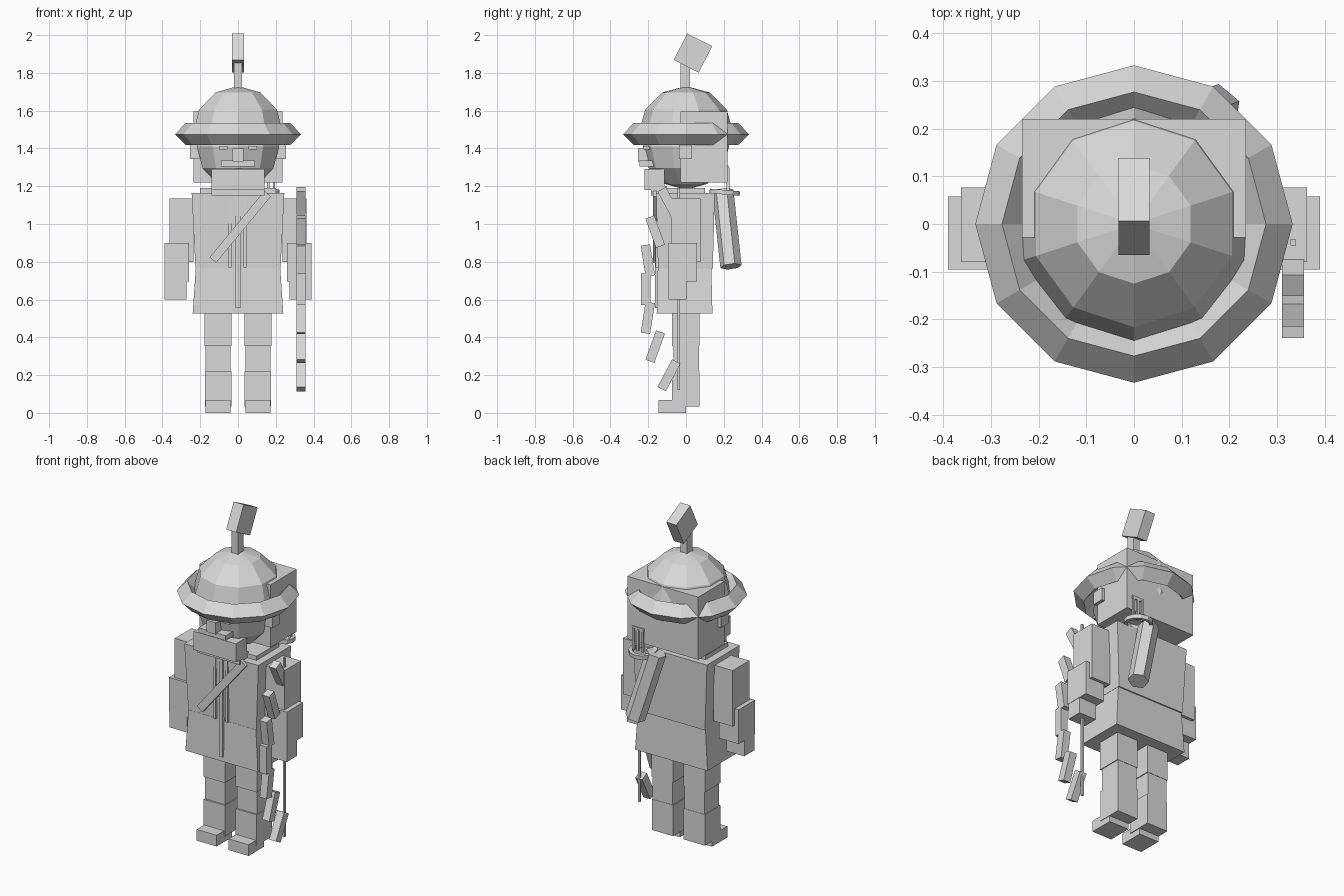
import bpy, bmesh, math
from mathutils import Vector, Matrix

if "Cube" in bpy.data.objects:
    bpy.data.objects.remove(bpy.data.objects["Cube"])

grey = bpy.data.materials.new("plain_grey")
grey.diffuse_color = (0.7, 0.7, 0.7, 1)
grey.use_nodes = True
grey.node_tree.nodes["Principled BSDF"].inputs["Base Color"].default_value = grey.diffuse_color


def add(name, bm, mat=Matrix()):
    bmesh.ops.remove_doubles(bm, verts=bm.verts, dist=1e-5)
    bmesh.ops.recalc_face_normals(bm, faces=bm.faces)
    bm.transform(mat)
    me = bpy.data.meshes.new(name)
    bm.to_mesh(me)
    bm.free()
    me.materials.append(grey)
    ob = bpy.data.objects.new(name, me)
    bpy.context.collection.objects.link(ob)
    return ob


def box(name, x, y, z, top=(1, 1)):
    """Box from (min, max) ranges; top scales the upper face."""
    bm = bmesh.new()
    bmesh.ops.create_cube(bm, size=1)
    for v in bm.verts:
        if v.co.z > 0:
            v.co.x *= top[0]
            v.co.y *= top[1]
    c = [(r[0] + r[1]) / 2 for r in (x, y, z)]
    s = [r[1] - r[0] for r in (x, y, z)]
    return add(name, bm, Matrix.Translation(c) @ Matrix.Diagonal((*s, 1)))


def tilted(name, centre, size, angle, axis):
    bm = bmesh.new()
    bmesh.ops.create_cube(bm, size=1)
    return add(name, bm, Matrix.Translation(centre)
               @ Matrix.Rotation(math.radians(angle), 4, axis)
               @ Matrix.Diagonal((*size, 1)))


def lathe(name, profile, n, mat=Matrix(), closed=False):
    """Revolve (radius, z) points about z, first column at +y."""
    bm = bmesh.new()
    cols = []
    for i in range(n):
        a = math.tau * i / n
        cols.append([bm.verts.new((r * math.sin(a), r * math.cos(a), z)) for r, z in profile])
    m = len(profile)
    for i in range(n):
        a, b = cols[i], cols[(i + 1) % n]
        for j in range(m if closed else m - 1):
            k = (j + 1) % m
            quad = [a[j], b[j], b[k], a[k]]
            if profile[j][0] == 0:
                quad = [a[j], b[k], a[k]]
            elif profile[k][0] == 0:
                quad = [a[j], b[j], a[k]]
            bm.faces.new(quad)
    return add(name, bm, mat)


def ball(r, z, steps, a0=0, a1=180):
    pts = []
    for i in range(steps + 1):
        a = math.radians(a0 + (a1 - a0) * i / steps)
        rad = r * math.sin(a)
        pts.append((rad if rad > 1e-6 else 0, z + r * math.cos(a)))
    return pts


# Helmet with diamond-section brim, stem and tilted plume
lathe("helmet_dome", ball(0.25, 1.48, 3, 0, 90), 10)
lathe("helmet_brim", [(0.333, 1.475), (0.277, 1.535), (0.222, 1.475), (0.277, 1.418)], 12, closed=True)
box("plume_stem", (-0.022, 0.022), (-0.03, 0.022), (1.70, 1.87))
tilted("plume", (0, 0.037, 1.905), (0.066, 0.148, 0.157), -27, 'X')

# Head, hair block and face
lathe("head", ball(0.228, 1.41, 6), 10)
box("hair_back", (-0.235, 0.235), (-0.028, 0.22), (1.22, 1.595))
box("nose", (-0.03, 0.03), (-0.255, -0.20), (1.33, 1.40))
box("moustache", (-0.09, 0.09), (-0.245, -0.17), (1.305, 1.335))
for s in (-1, 1):
    x = sorted((0.055 * s, 0.1 * s))
    box("eyebrow", x, (-0.225, -0.18), (1.395, 1.412))
    box("ear", sorted((0.2 * s, 0.255 * s)), (-0.038, 0.032), (1.345, 1.42))

# Coat, collar and front trims
box("coat_body", (-0.225, 0.225), (-0.148, 0.142), (0.765, 1.165), (1.09, 1.07))
box("coat_skirt", (-0.24, 0.24), (-0.155, 0.14), (0.525, 0.77), (0.93, 0.96))
box("neck_band", (-0.2, 0.2), (-0.11, 0.10), (1.16, 1.19))
box("scarf", (-0.14, 0.14), (-0.22, -0.115), (1.18, 1.29))
box("scarf_lower", (-0.14, 0.14), (-0.185, -0.1), (1.15, 1.2))
box("coat_placket", (-0.013, 0.013), (-0.163, -0.14), (0.555, 1.16))
box("lapel_strip", (-0.05, -0.035), (-0.162, -0.14), (0.77, 1.16))
box("lapel_strip", (0.03, 0.045), (-0.162, -0.14), (0.77, 1.16))
tilted("chest_strap", (0.012, -0.165, 0.985), (0.045, 0.02, 0.455), 39.5, 'Y')

# Arms and legs, left and right
for s in (-1, 1):
    def side(name, a, b, y, z):
        box(name, sorted((a * s, b * s)), y, z)
    side("upper_arm", 0.235, 0.363, (-0.08, 0.077), (0.80, 1.135))
    side("forearm", 0.26, 0.39, (-0.095, 0.058), (0.695, 0.90))
    side("hand", 0.272, 0.388, (-0.092, 0.003), (0.60, 0.70))
    side("thigh", 0.035, 0.177, (-0.075, 0.072), (0.355, 0.56))
    side("shin", 0.04, 0.172, (-0.065, 0.07), (0.20, 0.36))
    side("boot", 0.035, 0.175, (-0.075, 0.072), (0.035, 0.22))
    side("shoe", 0.04, 0.172, (-0.145, 0.0), (0.0, 0.067))

# Bow made of seven short limbs, with its string
for i in range(-3, 4):
    k = abs(i)
    y = (-0.214, -0.202, -0.163, -0.09)[k]
    tilt = (0, 9, 20, 28)[k] * (1 if i > 0 else -1)
    tilted("bow_limb", (0.334, y, 0.655 + 0.152 * i), (0.046, 0.05, 0.165), tilt, 'X')
box("bow_string", (0.328, 0.340), (-0.045, -0.033), (0.12, 1.19))

# Slanted six-sided quiver, strap ring and shafts on the back
top, bottom = Vector((0.06, 0.195, 1.175)), Vector((0.17, 0.238, 0.775))
axis = top - bottom
rot = axis.to_track_quat('Z', 'Y').to_matrix().to_4x4()
L = axis.length
lathe("quiver", [(0, 0), (0.057, 0), (0.057, L), (0, L)], 6, Matrix.Translation(bottom) @ rot)
lathe("quiver_ring", [(0.08, -0.012), (0.08, 0.012), (0.06, 0.012), (0.06, -0.012)], 12,
      Matrix.Translation((0.14, 0.205, 1.168)) @ Matrix.Rotation(math.radians(-5), 4, 'X'), closed=True)
for x in (0.13, 0.16, 0.19):
    box("arrow_shaft", (x - 0.006, x + 0.006), (0.215, 0.229), (1.17, 1.30))
box("arrow_rest", (0.12, 0.2), (0.216, 0.226), (1.29, 1.31))
